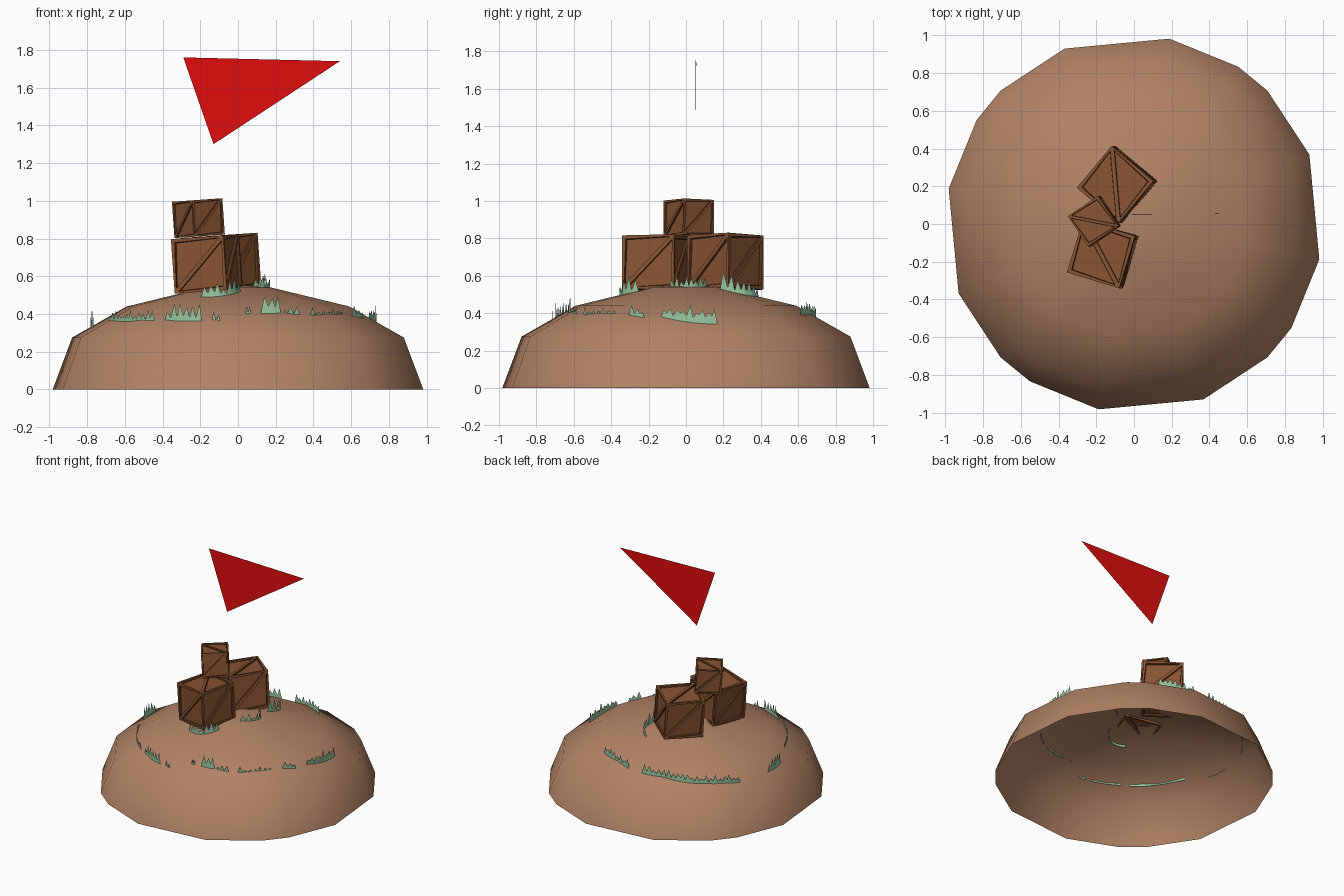
import bpy, bmesh, math, random
from mathutils import Matrix, Vector

if "Cube" in bpy.data.objects:
    bpy.data.objects.remove(bpy.data.objects["Cube"])

random.seed(4)


def material(name, rgb):
    m = bpy.data.materials.new(name)
    m.diffuse_color = (*rgb, 1)
    m.use_nodes = True
    m.node_tree.nodes["Principled BSDF"].inputs["Base Color"].default_value = m.diffuse_color
    return m


EARTH = material("earth brown", (0.44, 0.225, 0.13))
WOOD = material("crate wood", (0.25, 0.088, 0.032))
DARK = material("dark wood groove", (0.10, 0.035, 0.014))
GRASS = material("pale green grass", (0.32, 0.59, 0.37))
RED = material("red flag", (0.75, 0.004, 0.004))


def make(name, bm, *mats):
    me = bpy.data.meshes.new(name)
    bm.to_mesh(me)
    bm.free()
    for m in mats:
        me.materials.append(m)
    ob = bpy.data.objects.new(name, me)
    bpy.context.collection.objects.link(ob)
    return ob


# Mound: open dome with an uneven sixteen-sided outline
PROFILE = [(1.0, 0.0), (0.895, 0.275), (0.6, 0.44), (0.18, 0.54), (0.0, 0.555)]
ANGLES = [90 * q + a for q in range(4) for a in (-10.8, 21.6, 45, 56.5)]


def ground(r):
    for (r0, z0), (r1, z1) in zip(PROFILE, PROFILE[1:]):
        if r >= r1:
            return z0 + (z1 - z0) * (r0 - r) / (r0 - r1)
    return PROFILE[-1][1]


bm = bmesh.new()
rings = [[bm.verts.new((r * math.cos(math.radians(a)), r * math.sin(math.radians(a)), z))
          for a in ANGLES] for r, z in PROFILE[:-1]]
apex = bm.verts.new((0, 0, PROFILE[-1][1]))
n = len(ANGLES)
for i in range(n):
    j = (i + 1) % n
    for lo, hi in zip(rings, rings[1:]):
        bm.faces.new((lo[i], lo[j], hi[j], hi[i]))
    bm.faces.new((rings[-1][i], rings[-1][j], apex))
for f in bm.faces:
    f.smooth = True
make("mound", bm, EARTH)


# Crates: each side is a frame with one diagonal brace and two sunken panels
def crate(name, size, centre, turn):
    bm = bmesh.new()
    bmesh.ops.create_cube(bm, size=size)
    bmesh.ops.triangulate(bm, faces=bm.faces[:])
    panels = bm.faces[:]
    bmesh.ops.inset_individual(bm, faces=panels, thickness=size * 0.095)
    walls = bmesh.ops.inset_individual(bm, faces=panels, thickness=size * 0.02,
                                       depth=-size * 0.05)["faces"]
    for f in walls:
        f.material_index = 1
    for f in panels:
        f.material_index = 0
    ob = make(name, bm, WOOD, DARK)
    ob.matrix_world = (Matrix.Translation(centre)
                       @ Matrix.Rotation(math.radians(-4), 4, 'Y')
                       @ Matrix.Rotation(math.radians(turn), 4, 'Z'))


crate("back_crate", 0.29, (-0.09, 0.21, 0.672), -40)
crate("front_crate", 0.29, (-0.165, -0.16, 0.665), -17)
crate("top_crate", 0.193, (-0.21, 0.015, 0.908), 34)


# Grass: curved zigzag strips standing on the mound
def grass(name, a, mid, b, height, valley, step=0.035):
    a, mid, b = Vector(a), Vector(mid), Vector(b)
    ctrl = 2 * mid - (a + b) / 2
    count = max(2, round(((mid - a).length + (b - mid).length) / step))
    bm = bmesh.new()

    def pair(t, h):
        p = a * (1 - t) ** 2 + ctrl * 2 * t * (1 - t) + b * t * t
        z = ground(p.length) - 0.02
        return bm.verts.new((*p, z)), bm.verts.new((*p, z + h))

    last = pair(0, 0.004)
    for k in range(count):
        tip = pair((k + random.uniform(0.4, 0.6)) / count, height * random.uniform(0.5, 1))
        end = pair((k + 1) / count, valley * random.uniform(0.6, 1) if k < count - 1 else 0.004)
        bm.faces.new((last[0], tip[0], tip[1], last[1]))
        bm.faces.new((tip[0], end[0], end[1], tip[1]))
        last = end
    make(name, bm, GRASS)


STRIPS = [
    ((-0.715, 0.34), (-0.47, 0.59), (-0.10, 0.695), 0.10, 0.045),
    ((0.01, 0.695), (0.15, 0.665), (0.29, 0.61), 0.10, 0.045),
    ((0.73, 0.17), (0.73, 0.02), (0.69, -0.14), 0.11, 0.05),
    ((0.665, -0.22), (0.64, -0.26), (0.60, -0.31), 0.07, 0.03),
    ((0.56, -0.37), (0.48, -0.47), (0.38, -0.55), 0.055, 0.015),
    ((0.33, -0.58), (0.28, -0.60), (0.23, -0.615), 0.06, 0.02),
    ((0.23, -0.615), (0.18, -0.625), (0.12, -0.63), 0.11, 0.05),
    ((0.07, -0.635), (0.055, -0.637), (0.04, -0.64), 0.05, 0.01),
    ((-0.09, -0.715), (-0.115, -0.715), (-0.14, -0.71), 0.08, 0.01),
    ((-0.19, -0.70), (-0.29, -0.665), (-0.39, -0.61), 0.11, 0.05),
    ((-0.44, -0.58), (-0.58, -0.44), (-0.69, -0.24), 0.08, 0.03),
    ((-0.765, -0.09), (-0.78, 0.0), (-0.78, 0.09), 0.11, 0.05),
    ((0.07, 0.39), (0.15, 0.31), (0.13, 0.18), 0.12, 0.05),
    ((0.10, 0.115), (0.17, 0.015), (0.075, -0.09), 0.085, 0.035),
    ((-0.20, -0.33), (-0.075, -0.35), (0.015, -0.25), 0.11, 0.045),
]
for i, s in enumerate(STRIPS):
    grass(f"grass_strip_{i + 1}", *s)

# Flag: thin floating triangle
bm = bmesh.new()
bm.faces.new([bm.verts.new(p) for p in
              ((-0.29, 0.05, 1.76), (-0.13, 0.05, 1.30), (0.54, 0.055, 1.74))])
make("flag", bm, RED)
